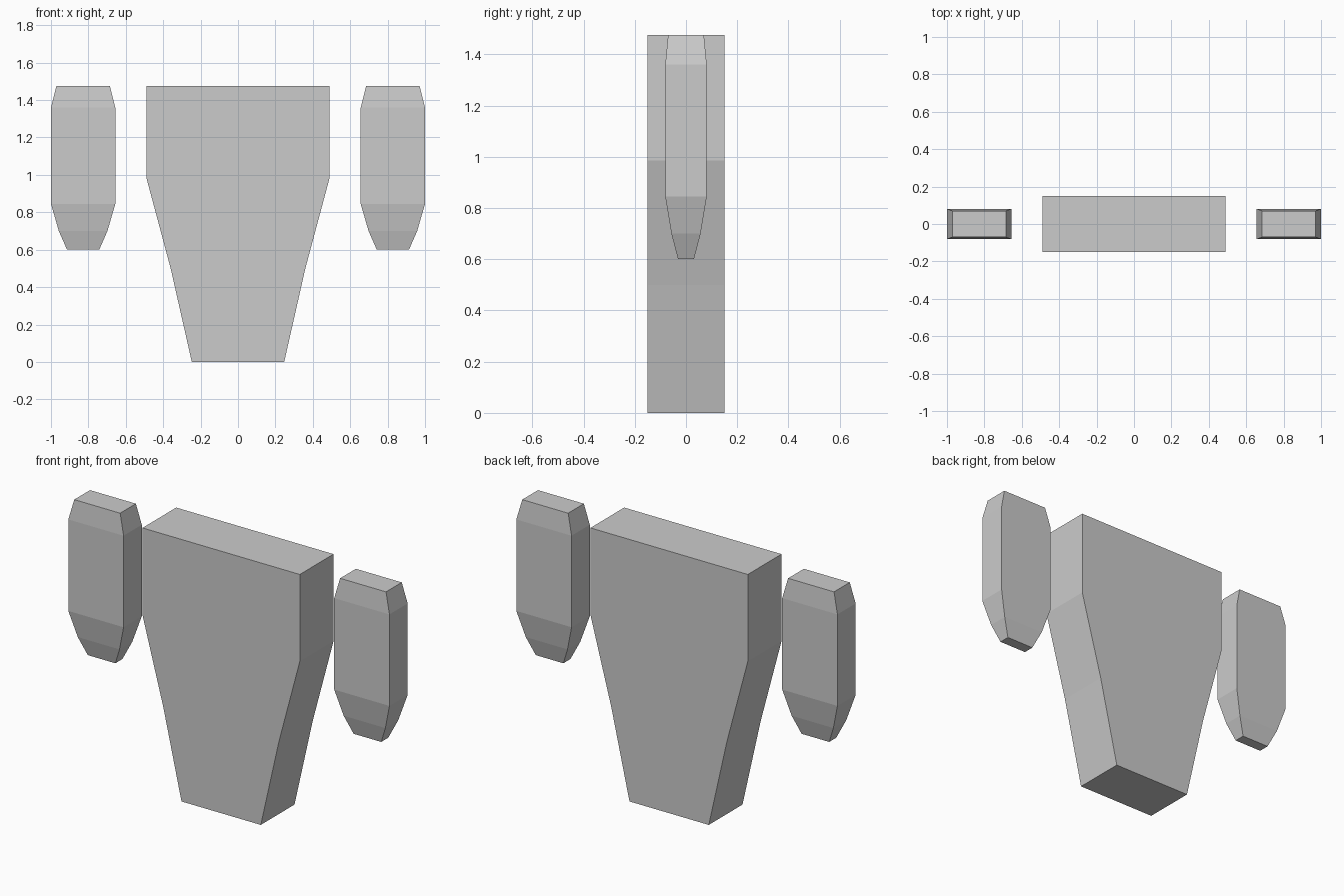
import bpy, bmesh

if "Cube" in bpy.data.objects:
    bpy.data.objects.remove(bpy.data.objects["Cube"])


def loft(name, rings, cx=0.0):
    """Stack of rectangles (z, half width, half depth), capped at both ends."""
    bm = bmesh.new()
    loops = [[bm.verts.new((cx + sx * hx, sy * hy, z))
              for sx, sy in ((-1, -1), (1, -1), (1, 1), (-1, 1))]
             for z, hx, hy in rings]
    bm.faces.new(loops[0])
    bm.faces.new(loops[-1])
    for a, b in zip(loops, loops[1:]):
        for i in range(4):
            j = (i + 1) % 4
            bm.faces.new((a[i], a[j], b[j], b[i]))
    bmesh.ops.recalc_face_normals(bm, faces=bm.faces)
    mesh = bpy.data.meshes.new(name)
    bm.to_mesh(mesh)
    bm.free()
    obj = bpy.data.objects.new(name, mesh)
    bpy.context.collection.objects.link(obj)
    return obj


# Central tapered slab
loft("body", [(0, 0.247, 0.15), (0.5, 0.36, 0.15),
              (0.985, 0.49, 0.15), (1.475, 0.49, 0.15)])

# Floating side pods, tapered below and chamfered on top
pod = [(0.60, 0.086, 0.031), (0.70, 0.13, 0.057), (0.845, 0.172, 0.081),
       (1.36, 0.172, 0.081), (1.475, 0.143, 0.07)]
for side, cx in (("left", -0.828), ("right", 0.828)):
    loft(side + "_pod", pod, cx)
